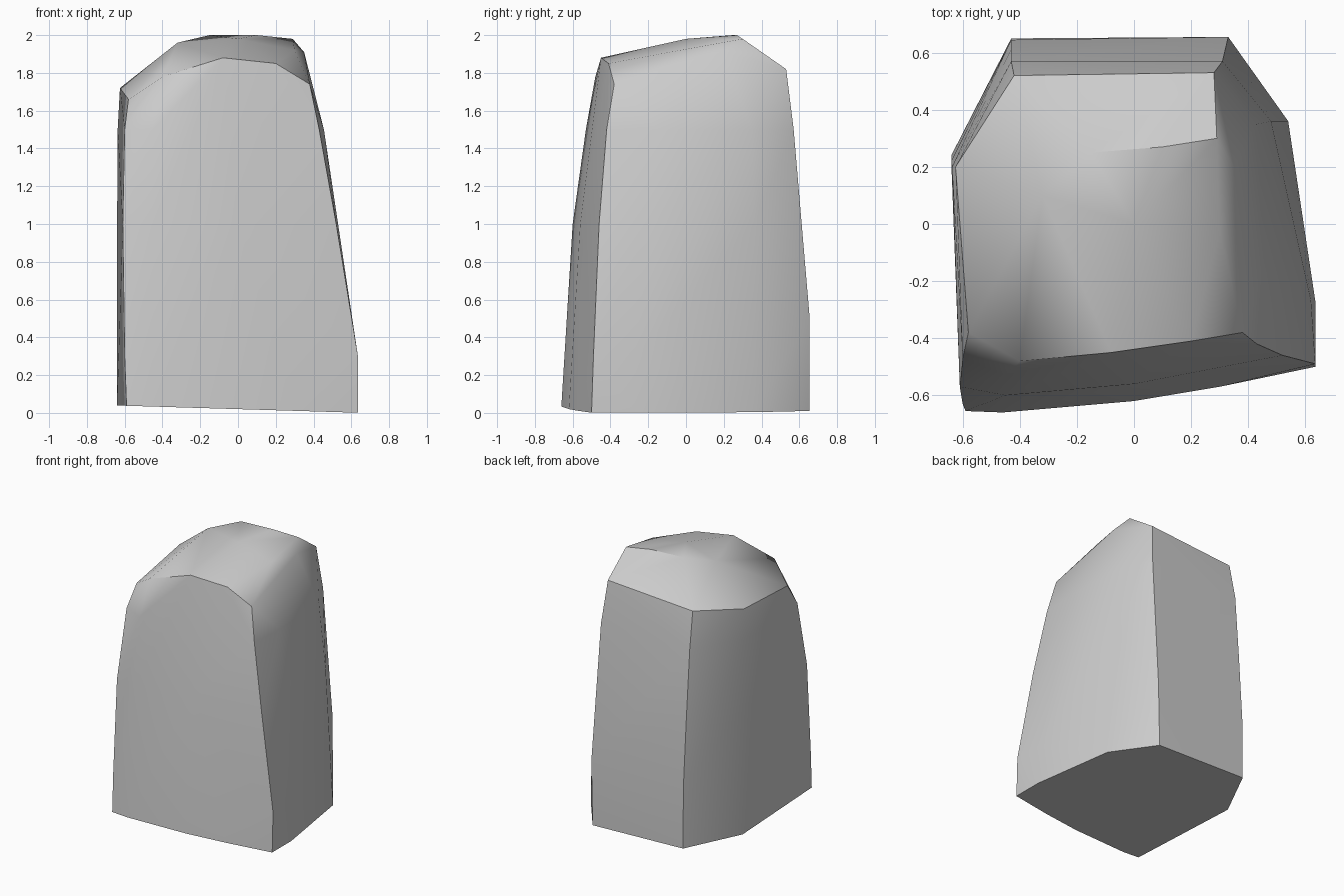
import bpy, bmesh, math

if "Cube" in bpy.data.objects:
    bpy.data.objects.remove(bpy.data.objects["Cube"])

# horizontal outlines of the boulder, walking round from front left
rings = [
    (0.00, [(-.59, -.655), (-.46, -.66), (0, -.62), (.3, -.57), (.635, -.5), (.635, -.27),
            (.54, .36), (.32, .655), (-.43, .65), (-.64, .24)]),
    (0.30, [(-.6, -.63), (.635, -.49), (.62, -.27)]),
    (0.50, [(.33, .655), (-.43, .645)]),
    (1.00, [(-.61, -.57), (-.45, -.6), (0, -.56), (.52, -.46), (.53, -.2), (.48, .36),
            (.32, .61), (-.43, .61), (-.64, .22)]),
    (1.50, [(-.6, -.47), (-.45, -.53), (0, -.49), (.43, -.42), (.455, -.15), (.43, .35),
            (.31, .57), (-.43, .57), (-.637, .2)]),
]
# crown points
crown = [(-.625, .2, 1.72), (-.58, -.38, 1.66), (-.4, -.48, 1.78), (-.08, -.45, 1.88),
         (.2, -.41, 1.85), (.38, -.38, 1.74), (.3, -.03, 1.92), (.0, .0, 1.98),
         (.29, .3, 1.98), (.35, .2, 1.91), (.28, .53, 1.82), (-.42, .52, 1.77),
         (-.32, .1, 1.96), (-.15, .25, 2.0), (.1, .27, 2.0)]

bm = bmesh.new()
for z, outline in rings:
    for x, y in outline:
        # underside is slightly tilted
        bm.verts.new((x, y, z if z else .02 - .03 * x))
for p in crown:
    bm.verts.new(p)

# wrap the outlines into one chiselled body
res = bmesh.ops.convex_hull(bm, input=bm.verts[:])
loose = [v for v in bm.verts if not v.link_faces]
bmesh.ops.delete(bm, geom=loose, context='VERTS')
bmesh.ops.recalc_face_normals(bm, faces=bm.faces[:])

mesh = bpy.data.meshes.new("boulder")
bm.to_mesh(mesh)
bm.free()
boulder = bpy.data.objects.new("boulder", mesh)
bpy.context.collection.objects.link(boulder)

# soft shading with crisp chiselled edges
bpy.context.view_layer.objects.active = boulder
boulder.select_set(True)
bpy.ops.object.shade_smooth_by_angle(angle=math.radians(35))
